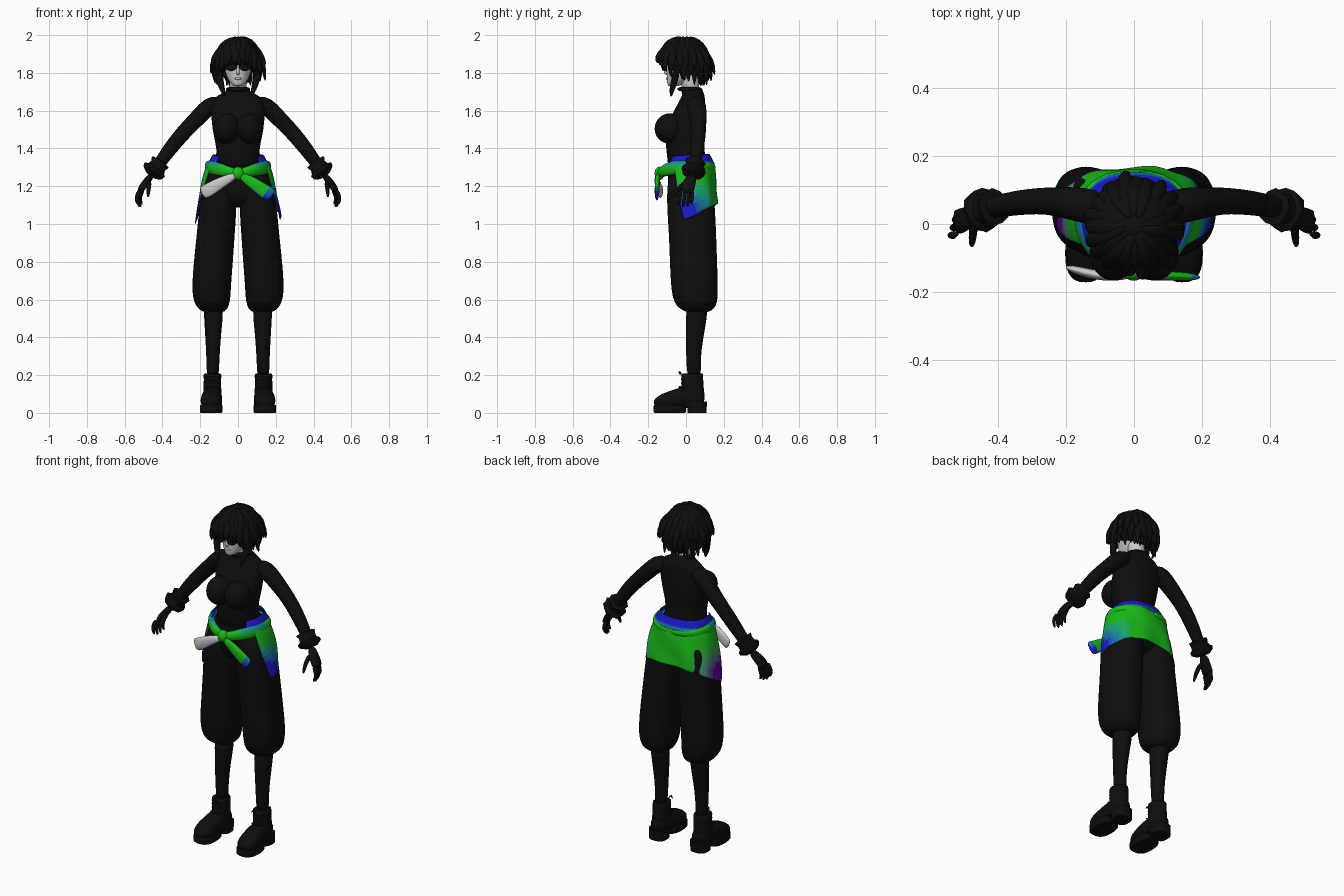
import bpy, math, random
from mathutils import Vector

random.seed(4)
BLACK, GREEN, BLUE, PURPLE = (.004, .004, .004), (.01, .5, .01), (.01, .01, .55), (.12, .0, .32)
mats = {}


def material(c):
    key = tuple(round(v, 3) for v in c)
    if key not in mats:
        mats[key] = bpy.data.materials.new("colour_%d" % len(mats))
        mats[key].diffuse_color = (*key, 1)
    return mats[key]


def mix(a, b, w):
    w = round(max(0, min(1, w)) * 8) / 8
    return tuple(p + (q - p) * w for p, q in zip(a, b))


def make(name, verts, faces, color=BLACK, sub=1, mirror=False, paint=None, thick=0):
    me = bpy.data.meshes.new(name)
    me.from_pydata([tuple(v) for v in verts], [], faces)
    ob = bpy.data.objects.new(name, me)
    bpy.context.collection.objects.link(ob)
    me.shade_smooth()
    if not sub:
        me.set_sharp_from_angle(angle=math.radians(40))
    if paint:
        slots = {}
        for f in me.polygons:
            c = paint(f.center)
            if c not in slots:
                slots[c] = len(slots)
                me.materials.append(material(c))
            f.material_index = slots[c]
    elif color:
        me.materials.append(material(color))
    if mirror:
        ob.modifiers.new("mirror", 'MIRROR').use_mirror_merge = False
    if thick:
        ob.modifiers.new("solid", 'SOLIDIFY').thickness = thick
    if sub:
        m = ob.modifiers.new("sub", 'SUBSURF')
        m.levels = m.render_levels = sub
    return ob


def curve_pt(t, p):
    c, s = math.cos(t), math.sin(t)
    return (math.copysign(abs(c) ** (2 / p), c), math.copysign(abs(s) ** (2 / p), s))


def tube(name, pts, side=(1, 0, 0), n=16, p=2.0, flat=False, wob=0, **kw):
    """Loft of (x, y, z, a, b) rings; flat keeps the rings horizontal."""
    vs, fs = [], []
    P = [Vector(q[:3]) for q in pts]
    for i, q in enumerate(pts):
        t = Vector((0, 0, 1)) if flat else (P[min(i + 1, len(P) - 1)] - P[max(i - 1, 0)]).normalized()
        u = Vector(side)
        u = (u - t * u.dot(t)).normalized()
        v = t.cross(u)
        for k in range(n):
            c, s = curve_pt(2 * math.pi * k / n, p)
            w = 1 + wob * math.sin(k * 2.4 + i * 1.7)
            vs.append(P[i] + u * q[3] * c * w + v * q[4] * s * w)
    for i in range(len(pts) - 1):
        for k in range(n):
            a, b = i * n + k, i * n + (k + 1) % n
            fs.append((a, b, b + n, a + n))
    fs += [tuple(range(n))[::-1], tuple(range(len(vs) - n, len(vs)))]
    return make(name, vs, fs, **kw)


def ball(name, c, r, **kw):
    rings = []
    for i in range(9):
        a = math.pi * (.04 + .92 * i / 8)
        rings.append((c[0], c[1], c[2] - r[2] * math.cos(a), r[0] * math.sin(a), r[1] * math.sin(a)))
    return tube(name, rings, flat=True, **kw)


# torso and bust
tube("torso", [(0, y, z, a, b) for z, y, a, b in [
    (1.26, .02, .14, .12), (1.36, .0, .11, .098), (1.43, -.008, .12, .104), (1.5, .0, .137, .105),
    (1.58, .015, .143, .09), (1.64, .03, .15, .072), (1.68, .04, .115, .06), (1.7, .035, .062, .055),
    (1.725, .03, .055, .055)]], n=24, p=2.2, flat=True)
ball("bust", (.06, -.085, 1.505), (.074, .085, .082), mirror=True)

# neck, head, nose
tube("neck", [(0, .03, 1.68, .048, .05), (0, .02, 1.75, .045, .048), (0, .01, 1.82, .05, .05)],
     flat=True, color=None)
tube("head", [(0, y, z, a, b) for z, y, a, b in [
    (1.728, -.068, .018, .025), (1.74, -.058, .036, .042), (1.765, -.04, .054, .062), (1.8, -.02, .069, .083),
    (1.85, -.012, .078, .094), (1.91, 0, .08, .1), (1.96, .0, .05, .06)]], n=20, flat=True, color=None)
tube("nose", [(0, -.1, 1.835, .007, .008), (0, -.11, 1.8, .011, .014), (0, -.1, 1.788, .01, .008)],
     n=8, flat=True, color=None)
ball("lips", (0, -.098, 1.77), (.02, .01, .007), n=10, color=None)

# sunglasses
tube("lens", [(.036, -.108, 1.835, .031, .026), (.036, -.117, 1.835, .031, .026)], n=20, sub=0, mirror=True)
tube("glasses_bridge", [(-.012, -.115, 1.843, .004, .004), (.012, -.115, 1.843, .004, .004)],
     side=(0, 0, 1), n=8, sub=0)
tube("glasses_arm", [(.064, -.11, 1.843, .004, .004), (.08, .0, 1.843, .004, .004)], n=8, sub=0, mirror=True)

# hair: cap, outer locks, fringe
ball("hair_cap", (0, .005, 1.885), (.115, .116, .108), n=24)
for i in range(66):
    a = 2 * math.pi * (i + random.uniform(-.3, .3)) / 66
    dx, dy = math.sin(a), -math.cos(a)
    fr = max(0, (dy * -1 - .62) / .38)
    layer = i % 3
    tip = 1.745 + .03 * layer + random.uniform(-.02, .02) if fr <= 0 else 1.845 - .05 * (1 - fr) + random.uniform(-.01, .01)
    rad = .115 + .008 * layer + random.uniform(-.008, .01)
    top = 1.985 - .012 * layer + random.uniform(-.004, .006)
    path = []
    for r, f, w, h in [(.02, 0, .012, .008), (.066, .07, .022, .014), (.105, .26, .024, .016), (rad, .55, .024, .016),
                       (rad + .008, .8, .018, .013), (rad + random.uniform(-.012, .016), 1, .003, .003)]:
        j = random.uniform(-.007, .007)
        path.append((dx * r - dy * j, dy * r * 1.04 - .005 + dx * j, top + (tip - top) * f, w, h))
    tube("hair_lock", path, side=(-dy, dx, 0), n=6)
# nape curls and long front strands
for i in range(9):
    a = math.pi * (.25 + .5 * i / 8)
    x, y = .075 * math.cos(a), .02 + .07 * math.sin(a)
    tube("nape_lock", [(x * .9, y * .9, 1.81, .016, .014), (x, y, 1.77, .014, .012),
                       (x * 1.15, y + .008, 1.735 + random.uniform(-.008, .008), .003, .003)], n=6)
tube("front_strand", [(.1, -.05, 1.82, .022, .022), (.098, -.06, 1.76, .022, .02), (.082, -.075, 1.71, .016, .016),
                      (.07, -.08, 1.672, .004, .004)], n=8, mirror=True)

# choker
tube("choker", [(0, .025, 1.7, .062, .064), (0, .02, 1.712, .068, .07), (0, .018, 1.728, .06, .062)],
     n=20, flat=True)

# arms and cuffs
tube("arm", [(.09, .045, 1.645, .05, .04), (.15, .055, 1.63, .054, .048), (.205, .064, 1.57, .046, .045),
             (.26, .068, 1.515, .04, .042), (.31, .066, 1.46, .038, .041), (.37, .058, 1.385, .036, .038),
             (.43, .045, 1.3, .029, .03), (.465, .035, 1.25, .025, .026)], side=(0, 1, 0), mirror=True)
A, B = Vector((.408, .05, 1.33)), Vector((.46, .035, 1.258))
tube("wrist_cuff", [(*A.lerp(B, f), r, r) for f, r in [
    (0, .036), (.05, .054), (.3, .046), (.5, .05), (.6, .064), (.8, .062), (.9, .05), (1, .034)]],
    side=(0, 1, 0), n=12, wob=.06, sub=0, mirror=True)

# hands
tube("palm", [(.455, .038, 1.26, .024, .018), (.485, .02, 1.225, .034, .02), (.51, .008, 1.19, .04, .02),
              (.522, .003, 1.165, .036, .016)], side=(0, 1, 0), n=12, mirror=True)
for k, (y, l) in enumerate([(-.032, .068), (-.009, .078), (.014, .075), (.034, .062)]):
    x = .526 - .006 * k
    tube("finger", [(x - .008, y * .9, 1.185, .011, .012), (x + .012, y, 1.165 - l * .3, .011, .012),
                    (x + .011, y - .003, 1.165 - l * .65, .01, .011), (x - .002, y - .007, 1.165 - l, .006, .006)],
         side=(0, 1, 0), n=8, mirror=True)
tube("thumb", [(.47, .01, 1.225, .014, .016), (.472, -.03, 1.2, .014, .014), (.475, -.053, 1.17, .011, .011),
               (.476, -.066, 1.14, .006, .006)], n=8, mirror=True)

# trousers
tube("hips", [(0, .02, 1.36, .115, .1), (0, .02, 1.3, .15, .115), (0, .022, 1.2, .188, .122),
              (0, .025, 1.13, .19, .11), (0, .03, 1.085, .13, .07)][::-1], n=24, p=2.4, flat=True)
tube("trouser_leg", [(x, y, z, a, b) for z, x, y, a, b in [
    (.53, .13, .06, .048, .052), (.545, .13, .06, .07, .08), (.565, .136, .055, .088, .106), (.61, .14, .048, .101, .121),
    (.68, .14, .044, .104, .125), (.8, .13, .04, .104, .126), (.95, .118, .035, .101, .126),
    (1.08, .107, .026, .1, .128), (1.2, .1, .021, .092, .123), (1.29, .085, .02, .07, .105)]],
    n=24, p=2.3, flat=True, wob=.012, mirror=True)

# shins
tube("shin", [(.133, .045, .17, .034, .04), (.133, .038, .28, .034, .037), (.132, .045, .4, .042, .048),
              (.13, .055, .5, .05, .056), (.13, .06, .58, .055, .06)], flat=True, mirror=True)

# boots
tube("boot_shaft", [(.136, .04, .05, .05, .06), (.136, .035, .12, .049, .062), (.135, .034, .18, .046, .057),
                    (.135, .034, .212, .05, .06), (.135, .034, .205, .038, .046)], flat=True, mirror=True)
tube("boot_upper", [(.136, .1, .075, .03, .035), (.136, .07, .08, .048, .05), (.137, .0, .085, .053, .06),
                    (.14, -.06, .072, .058, .052), (.143, -.12, .06, .058, .043), (.144, -.155, .05, .044, .03),
                    (.144, -.168, .045, .02, .014)], p=2.3, mirror=True)
tube("boot_front_sole", [(.142, -.085, z, .06 * s, .086 * s) for z, s in [(0, .93), (.006, 1), (.036, 1), (.042, .96)]],
     n=28, p=2.6, flat=True, sub=0, mirror=True)
tube("boot_heel", [(.136, .058, 0, .05, .05), (.136, .058, .06, .052, .052)], n=24, p=2.8, flat=True, sub=0, mirror=True)
tube("boot_arch", [(.138, .03, .035, .046, .08), (.138, .03, .055, .046, .08)], n=20, flat=True, sub=0, mirror=True)
for i in range(5):
    y, z = -.055 + .02 * i, .118 + .02 * i
    y = min(y, -.022)
    tube("boot_lace", [(.1, y + .022, z - .006, .006, .006), (.125, y, z, .007, .007), (.147, y, z, .007, .007),
                       (.172, y + .022, z - .006, .006, .006)], side=(0, 0, 1), n=6, mirror=True)
tube("lace_bow", [(.135, -.025, .2, .006, .006), (.12, -.036, .225, .01, .006), (.11, -.03, .2, .004, .004)],
     side=(0, 1, 0), n=6, mirror=True)


# jacket tied round the waist
def wrap(name, rings, span, paint):
    """Open sheet round the back; rings(t, phi) gives rx, ry, z."""
    cols, rows, vs, fs = 40, 9, [], []
    for r in range(rows + 1):
        t = r / rows
        for c in range(cols + 1):
            f = (2 * c / cols - 1)
            phi = math.radians(span(t)) * f
            rx, ry, z = rings(t, f)
            s, co = curve_pt(math.pi / 2 - phi, 2.4)[0], curve_pt(math.pi / 2 - phi, 2.4)[1]
            vs.append((rx * s, .012 + ry * co, z))
    for r in range(rows):
        for c in range(cols):
            a = r * (cols + 1) + c
            fs.append((a, a + 1, a + cols + 2, a + cols + 1))
    make(name, vs, fs, paint=paint, thick=.006)


def skirt(t, f):
    fold = .004 * t * math.sin(f * 17) + .003 * math.sin(f * 9 + t * 6)
    hem = 1.105 - .1 * abs(f) ** 2 + .012 * f
    return (.158 + .07 * t ** .7 + fold, .135 + .022 * t ** .7 + fold, 1.325 + (hem - 1.325) * t)


def skirt_colour(c):
    side = (abs(c.x) - .1) / .11
    front = (.12 - c.y) / .12
    low = (1.23 - c.z) / .13
    return mix(GREEN, BLUE if c.x > 0 else PURPLE, min(1, max(0, low)) * max(0, .6 * side + .5 * front))


wrap("jacket_back", skirt, lambda t: 122 - 26 * t, skirt_colour)
wrap("jacket_collar", lambda t, f: (.135 + .03 * t, .112 + .03 * t, 1.372 - .055 * t - .012 * f * f),
     lambda t: 135, lambda c: mix(BLUE, GREEN, (1.335 - c.z) / .03))

# sleeves: waist bands, knot, hanging ends
for s in (-1, 1):
    tube("jacket_waistband", [(s * x, y, z, a, b) for x, y, z, a, b in [
        (0, .148, 1.3, .018, .012), (.08, .142, 1.302, .02, .014), (.15, .09, 1.305, .026, .016),
        (.165, .02, 1.305, .032, .018), (.145, -.05, 1.3, .038, .02), (.095, -.105, 1.288, .036, .022),
        (.045, -.13, 1.275, .028, .02), (0, -.14, 1.27, .022, .018)]],
        side=(0, 0, 1), n=12, wob=.05,
        paint=lambda c: mix(GREEN, BLUE, .6 * (c.z - 1.3) / .03 if c.y < .05 else 0))
ball("jacket_knot", (.0, -.14, 1.268), (.034, .028, .036), n=12, color=GREEN, wob=.04)
tube("jacket_sleeve_end_white", [(-.01, -.148, 1.258, .018, .014), (-.06, -.155, 1.235, .026, .014), (-.11, -.15, 1.208, .034, .015),
                           (-.16, -.138, 1.178, .038, .014), (-.195, -.128, 1.16, .036, .009)],
     side=(0, 0, 1), n=12, wob=.06, color=None)
tube("jacket_sleeve_end_green", [(.01, -.148, 1.258, .018, .014), (.06, -.152, 1.23, .03, .014), (.11, -.152, 1.195, .036, .014),
                             (.15, -.154, 1.168, .04, .013), (.185, -.156, 1.145, .04, .009)],
     side=(0, 0, 1), n=12, wob=.06,
     paint=lambda c: mix(GREEN, BLUE, (c.x - .09) / .08 - (c.z - 1.15) / .06))
